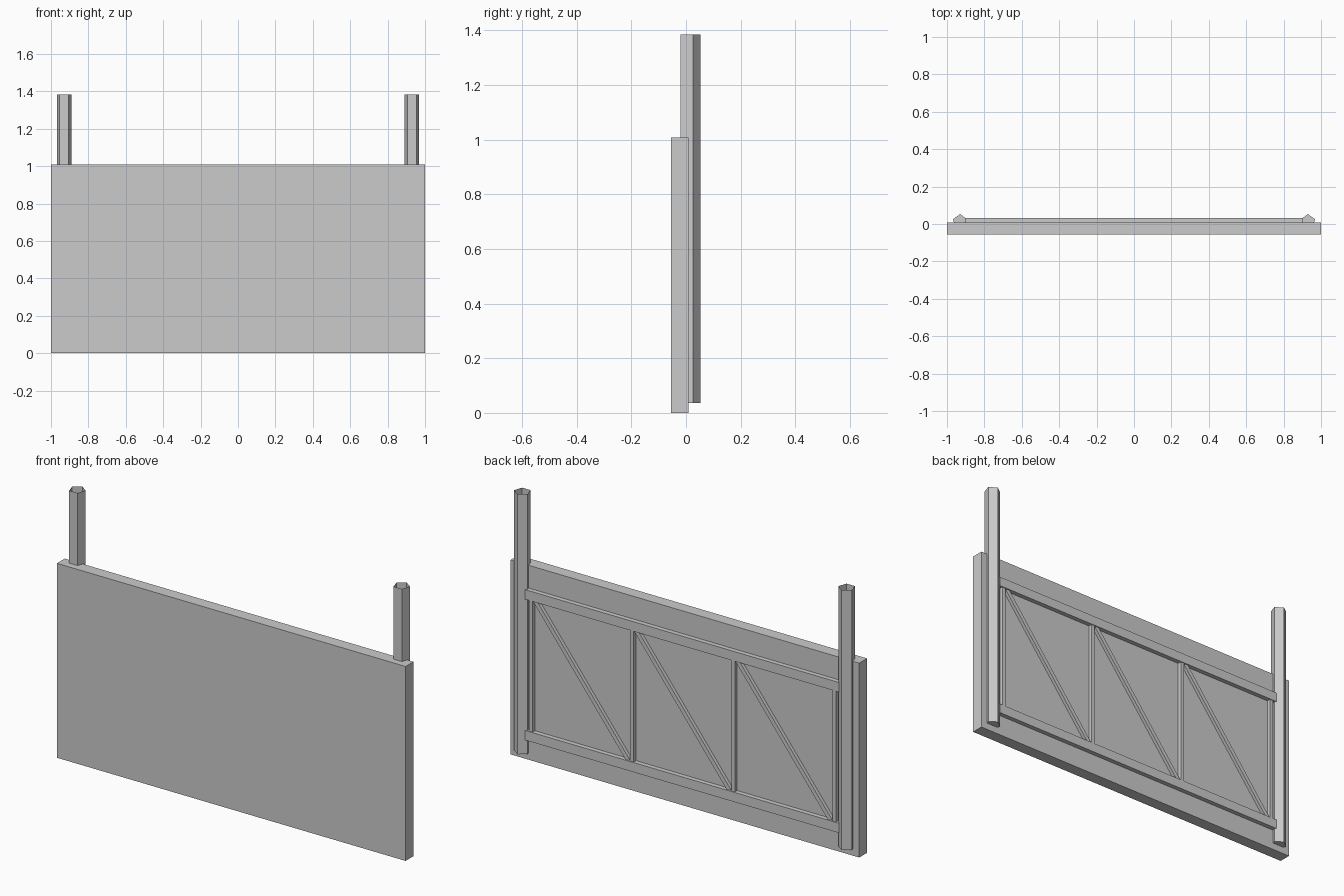
import bpy, bmesh, math
from mathutils import Matrix

cube = bpy.data.objects.get("Cube")
if cube:
    bpy.data.objects.remove(cube, do_unlink=True)

GREY = (0.6, 0.6, 0.6, 1)
mat = bpy.data.materials.new("plain grey")
mat.use_nodes = True
mat.diffuse_color = GREY
mat.node_tree.nodes["Principled BSDF"].inputs["Base Color"].default_value = GREY

BACK = 0.009                 # rear face of the board
RAIL_LOW, RAIL_HIGH = 0.135, 0.865
POST_X = 0.93


def add_object(name, bm):
    bmesh.ops.recalc_face_normals(bm, faces=bm.faces)
    mesh = bpy.data.meshes.new(name)
    bm.to_mesh(mesh)
    bm.free()
    mesh.materials.append(mat)
    obj = bpy.data.objects.new(name, mesh)
    bpy.context.collection.objects.link(obj)
    return obj


def box(name, centre, size, tilt=0):
    bm = bmesh.new()
    matrix = (Matrix.Translation(centre) @ Matrix.Rotation(tilt, 4, 'Y')
              @ Matrix.Diagonal((*size, 1)))
    bmesh.ops.create_cube(bm, size=1, matrix=matrix)
    return add_object(name, bm)


def batten(name, x, z, width, height, depth, tilt=0):
    """Flat bar fixed to the rear of the board."""
    return box(name, (x, BACK + depth / 2, z), (width, depth, height), tilt)


def post(name, x, low, high):
    """Five-sided tube, closed at the foot and open at the top."""
    bm = bmesh.new()
    place = Matrix.Translation((x, 0.0125, (low + high) / 2)) @ Matrix.Rotation(math.pi / 2, 4, 'Z')
    ring = bmesh.ops.create_cone(bm, cap_ends=True, segments=5, radius1=0.0405,
                                 radius2=0.0405, depth=high - low)["verts"]
    # Turn the profile so that one ridge points to the rear
    ridge = max((v for v in ring), key=lambda v: v.co.x)
    turn = Matrix.Rotation(-math.atan2(ridge.co.y, ridge.co.x), 4, 'Z')
    bmesh.ops.transform(bm, matrix=place @ turn, verts=bm.verts)
    lid = max(bm.faces, key=lambda f: f.calc_center_median().z)
    bmesh.ops.delete(bm, geom=[lid], context='FACES_ONLY')
    return add_object(name, bm)


# Board
box("board", (0, -0.023, 0.504), (2, 0.064, 1.008))

# Posts
for side, sign in (("left", 1), ("right", -1)):
    post(side + "_post", sign * POST_X, 0.036, 1.384)

# Rails
for name, z in (("lower_rail", RAIL_LOW), ("upper_rail", RAIL_HIGH)):
    batten(name, 0, z, 1.8, 0.05, 0.024)

# Uprights between the rails
uprights = [0.87, 0.29, -0.29, -0.87]
low, high = RAIL_LOW + 0.02, RAIL_HIGH - 0.02
for i, x in enumerate(uprights):
    batten(f"upright_{i + 1}", x, 0.5, 0.02, high - low, 0.02)

# Diagonal braces, falling from the left to the right
for i, (start, end) in enumerate(zip(uprights, uprights[1:])):
    run, rise = start - end - 0.04, high - low
    batten(f"brace_{i + 1}", (start + end) / 2, 0.5, 0.022,
           math.hypot(run, rise) - 0.01, 0.018, math.atan2(run, rise))
